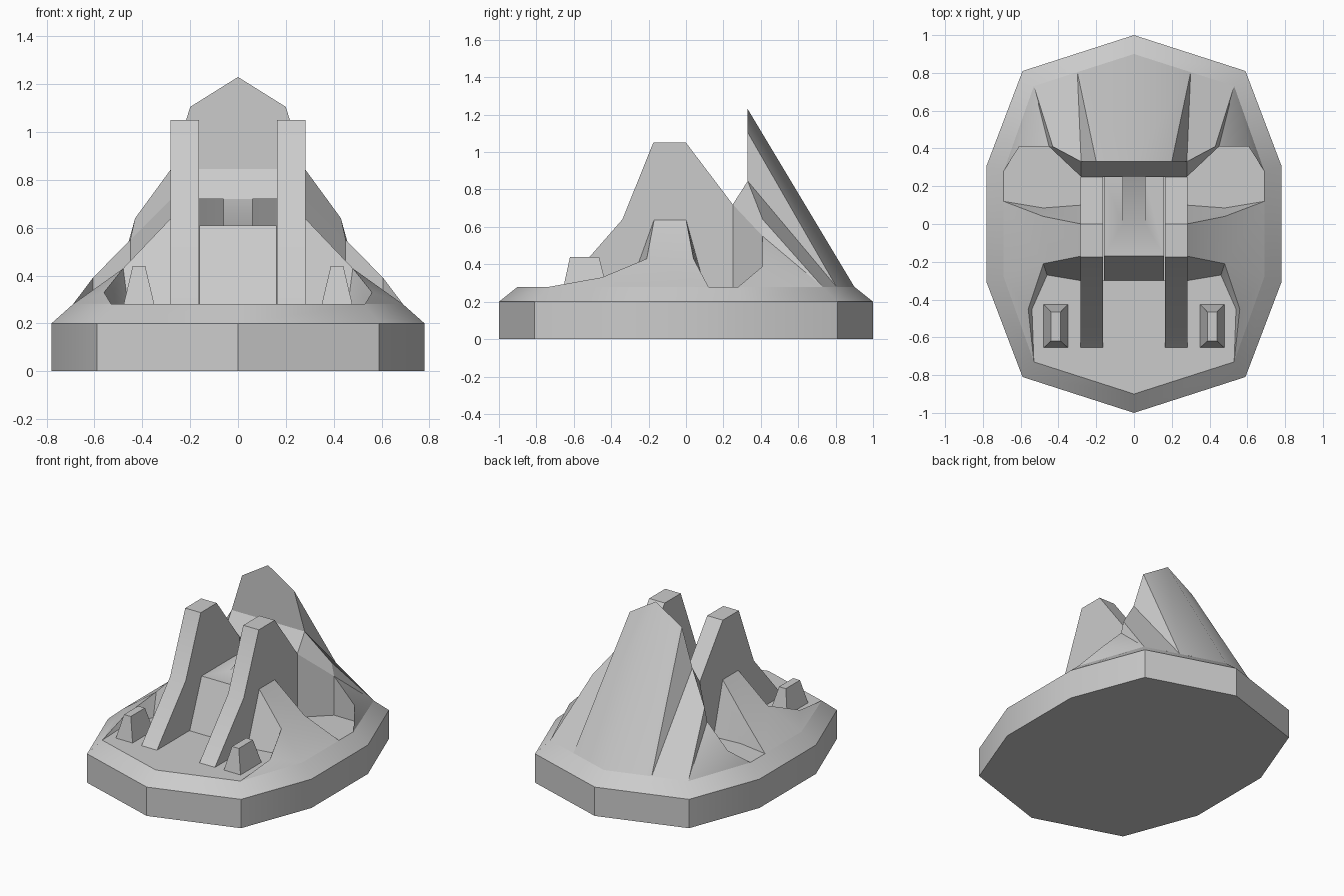
import bpy, bmesh, math
from mathutils import Vector

if "Cube" in bpy.data.objects:
    bpy.data.objects.remove(bpy.data.objects["Cube"])

HINT = Vector((0.02, -0.05, 1))   # open surfaces face up, walls face front


def finish(name, bm, angle=35):
    me = bpy.data.meshes.new(name)
    bm.to_mesh(me)
    bm.free()
    ob = bpy.data.objects.new(name, me)
    bpy.context.collection.objects.link(ob)
    bpy.ops.object.select_all(action='DESELECT')
    bpy.context.view_layer.objects.active = ob
    ob.select_set(True)
    bpy.ops.object.shade_smooth_by_angle(angle=math.radians(angle))
    return ob


def mirror(ob):
    m = ob.modifiers.new("mirror", 'MIRROR')
    m.merge_threshold = 0.001
    return ob


def sheet(name, pts, faces):
    """Half of a folded surface, mirrored across x = 0."""
    bm = bmesh.new()
    vs = [bm.verts.new(p) for p in pts]
    for f in faces:
        face = bm.faces.new([vs[i] for i in f])
        face.normal_update()
        if face.normal.dot(HINT) < 0:
            face.normal_flip()
    return mirror(finish(name, bm, 30))


def loft(name, loops, cap_top=True):
    """Closed loops joined into walls, capped at the ends."""
    bm = bmesh.new()
    rings = [[bm.verts.new(p) for p in loop] for loop in loops]
    n = len(rings[0])
    for a, b in zip(rings, rings[1:]):
        for i in range(n):
            j = (i + 1) % n
            bm.faces.new((a[i], a[j], b[j], b[i]))
    bm.faces.new(rings[0][::-1])
    if cap_top:
        bm.faces.new(rings[-1])
    bmesh.ops.recalc_face_normals(bm, faces=bm.faces[:])
    return finish(name, bm)


def outline(half, z):
    """Full ring from its right half, listed from front to back."""
    return [(x, y, z) for x, y in half] + [(-x, y, z) for x, y in half[-2:0:-1]]


# Plinth with sloped rim
wide = [(0, -1), (.59, -.81), (.78, -.31), (.78, .31), (.59, .81), (0, 1)]
narrow = [(0, -.9), (.53, -.73), (.69, -.28), (.69, .28), (.53, .73), (0, .9)]
loft("plinth", [outline(wide, 0), outline(wide, .2), outline(narrow, .28)], False)

# Front floor
sheet("front_floor",
      [(0, -.9, .28), (.53, -.73, .28), (.54, -.45, .28), (.46, -.27, .28),
       (.28, -.3, .28), (0, -.3, .28)], [range(6)])

# Side buttress with its descending front rim
sheet("side_buttress",
      [(.28, -.17, .64), (.28, 0, .64), (.48, .04, .43), (.48, -.21, .43),
       (.69, .12, .28), (.69, -.28, .28), (.56, -.45, .33), (.53, -.73, .28),
       (.54, -.45, .28), (.46, -.27, .28), (.28, -.3, .28),
       (.28, .1, .28), (.48, .085, .28)],
      [(0, 1, 2, 3), (3, 2, 4, 5), (3, 5, 6), (6, 5, 7), (6, 7, 8),
       (3, 6, 8, 9), (0, 3, 9, 10), (1, 2, 12, 11), (2, 4, 12)])

# Side recess: floor and upright walls
sheet("side_recess",
      [(.28, .1, .28), (.48, .085, .28), (.69, .12, .28), (.69, .28, .28),
       (.607, .41, .28), (.45, .41, .28), (.28, .25, .28),
       (.28, .25, .72), (.45, .41, .55), (.607, .41, .39)],
      [range(7), (6, 5, 8, 7), (5, 4, 9, 8), (4, 3, 9)])

# Rear shell: peaked hood, sloped ledge and wings
sheet("rear_shell",
      [(0, .33, 1.23), (.2, .33, 1.105), (.28, .33, .845), (.43, .41, .64),
       (.45, .41, .55), (.607, .41, .39), (.69, .28, .28), (.53, .73, .28),
       (.3, .804, .28), (0, .9, .28), (0, .33, .845), (0, .25, .72),
       (.28, .25, .72)],
      [(0, 1, 8, 9), (1, 2, 8), (2, 3, 7, 8), (3, 4, 7), (4, 5, 7), (5, 6, 7),
       (0, 1, 2, 10), (10, 2, 12, 11), (2, 3, 4, 12)])

# Middle platform with ramp and open slots beside it
sheet("middle_platform",
      [(0, -.3, .28), (.16, -.3, .28), (.16, -.17, .61), (0, -.17, .61),
       (0, 0, .61), (.06, 0, .61), (.06, .25, .61), (.16, .25, .61),
       (.06, .25, .72), (0, .25, .72)],
      [(0, 1, 2, 3), (3, 4, 5, 6, 7, 2), (4, 5, 8, 9), (5, 6, 8)])

# Tall fins
fin = [(-.655, .28), (-.34, .64), (-.175, 1.05), (0, 1.05), (.25, .72), (.25, .28)]
mirror(loft("tall_fin", [[(x, y, z) for y, z in fin] for x in (.163, .282)]))

# Front studs
def rect(x0, x1, y0, y1, z):
    return [(x0, y0, z), (x1, y0, z), (x1, y1, z), (x0, y1, z)]

mirror(loft("front_stud", [rect(.35, .478, -.655, -.425, .28),
                           rect(.388, .44, -.62, -.465, .44)]))
